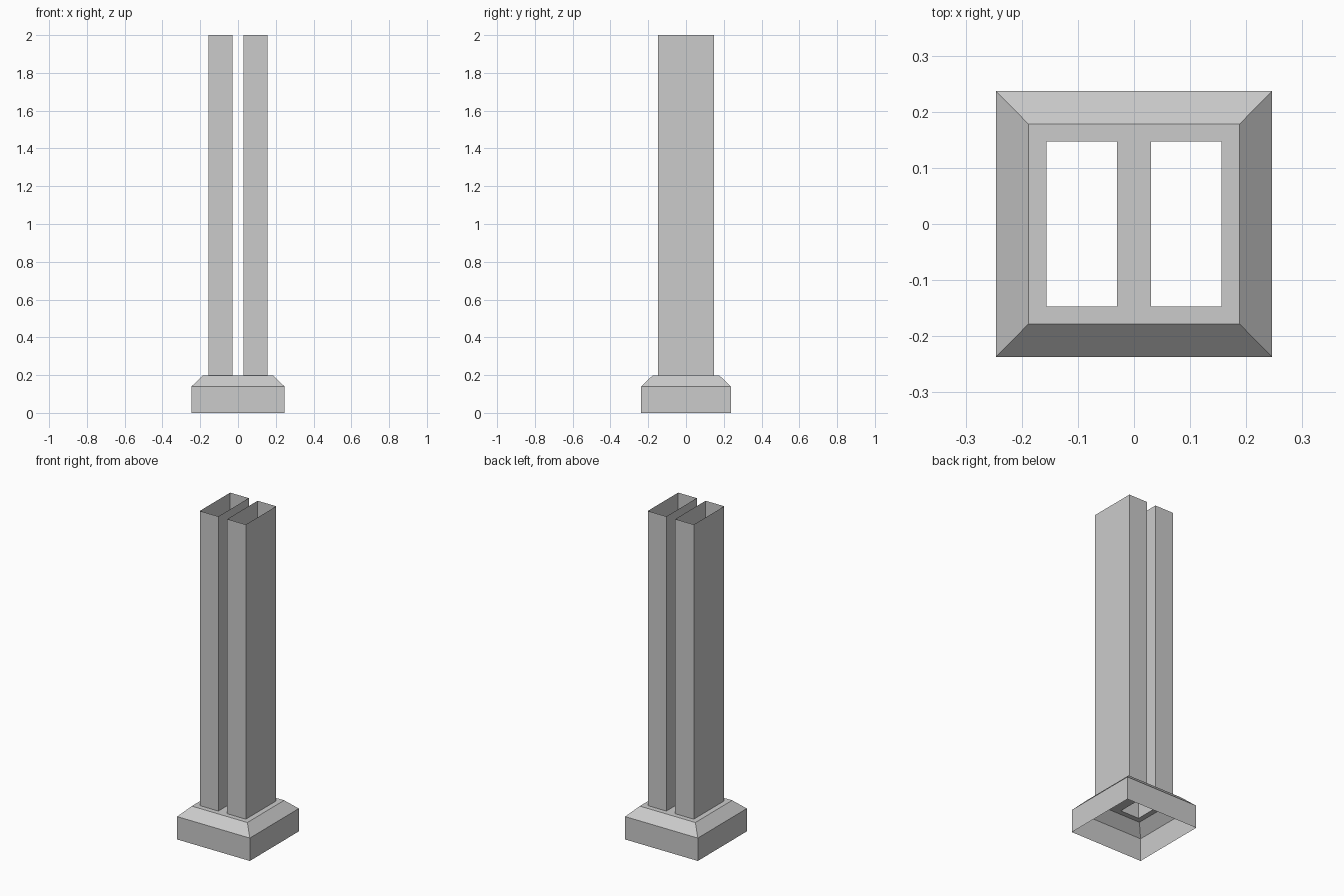
import bpy, bmesh

if "Cube" in bpy.data.objects:
    bpy.data.objects.remove(bpy.data.objects["Cube"])

BASE_X, BASE_Y = 0.246, 0.237      # half sizes of the foot
TOP_X, TOP_Y = 0.188, 0.178        # half sizes of the plate above the bevel
IN_X, OUT_X, COL_Y = 0.030, 0.156, 0.147   # column footprint
Z_EDGE, Z_PLATE, Z_TOP = 0.14, 0.197, 2.0


def ring(bm, x0, x1, y0, y1, z):
    return [bm.verts.new((x, y, z)) for x, y in
            ((x0, y0), (x1, y0), (x1, y1), (x0, y1))]


def bridge(bm, low, high):
    for i in range(4):
        j = (i + 1) % 4
        bm.faces.new((low[i], low[j], high[j], high[i]))


def finish(bm, name):
    bmesh.ops.remove_doubles(bm, verts=bm.verts, dist=1e-5)
    mesh = bpy.data.meshes.new(name)
    bm.to_mesh(mesh)
    bm.free()
    obj = bpy.data.objects.new(name, mesh)
    bpy.context.collection.objects.link(obj)


# Hollow foot: upright sides, sloped shoulder, open underneath
bm = bmesh.new()
foot = ring(bm, -BASE_X, BASE_X, -BASE_Y, BASE_Y, 0)
edge = ring(bm, -BASE_X, BASE_X, -BASE_Y, BASE_Y, Z_EDGE)
shoulder = ring(bm, -TOP_X, TOP_X, -TOP_Y, TOP_Y, Z_PLATE)
bridge(bm, foot, edge)
bridge(bm, edge, shoulder)

# Top plate with two rectangular openings under the columns
xs = (-TOP_X, -OUT_X, -IN_X, IN_X, OUT_X, TOP_X)
ys = (-TOP_Y, -COL_Y, COL_Y, TOP_Y)
for i in range(5):
    for j in range(3):
        if not (j == 1 and i in (1, 3)):
            bm.faces.new(ring(bm, xs[i], xs[i + 1], ys[j], ys[j + 1], Z_PLATE))
finish(bm, "base")

# Twin open-ended column shells
for name, x0, x1 in (("left_column", -OUT_X, -IN_X), ("right_column", IN_X, OUT_X)):
    bm = bmesh.new()
    bridge(bm, ring(bm, x0, x1, -COL_Y, COL_Y, Z_PLATE),
           ring(bm, x0, x1, -COL_Y, COL_Y, Z_TOP))
    finish(bm, name)
